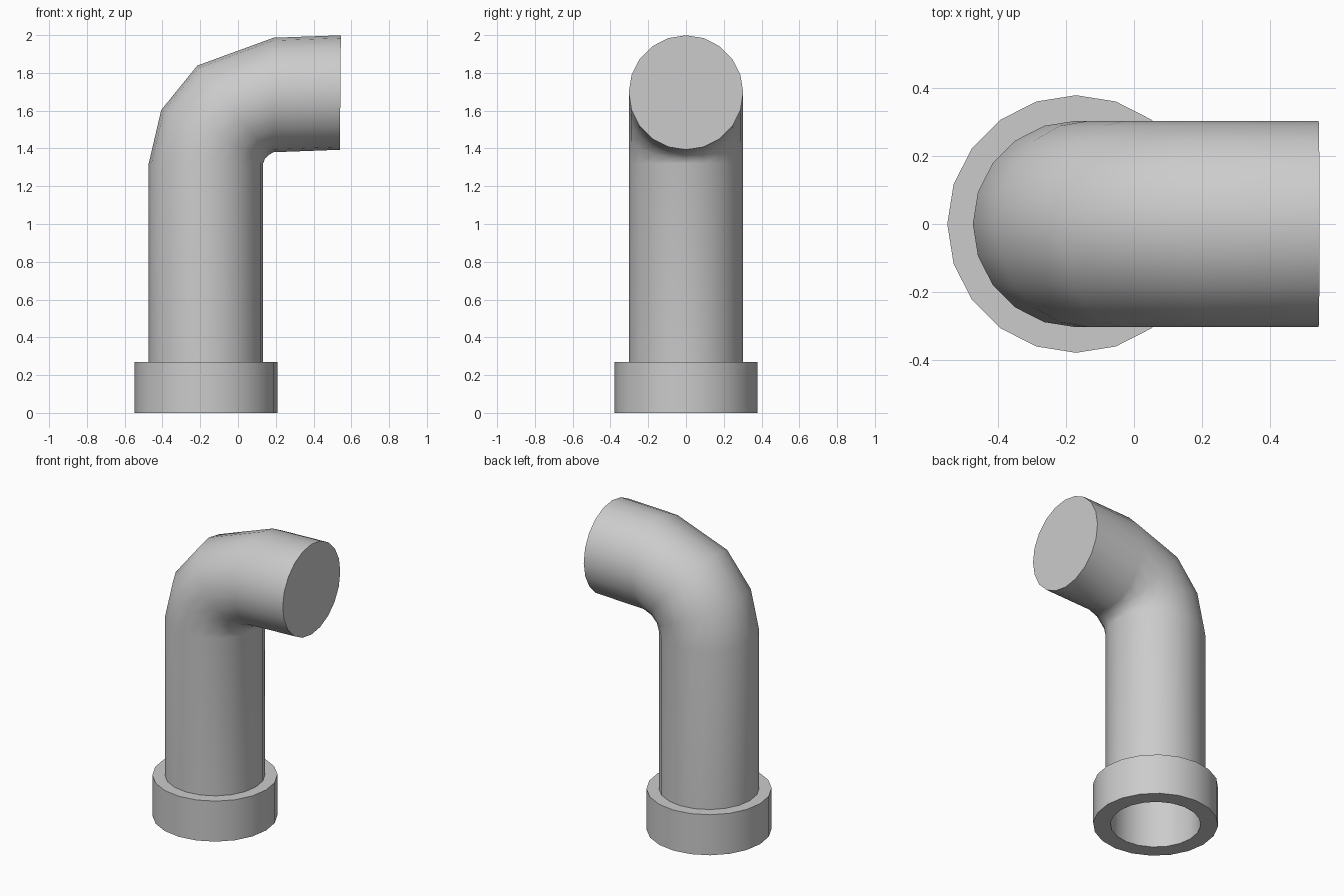
import bpy, bmesh, math
from mathutils import Vector

if "Cube" in bpy.data.objects:
    bpy.data.objects.remove(bpy.data.objects["Cube"])

SIDES = 20
CX, R_PIPE, R_BORE, R_COLLAR = -0.17, 0.303, 0.273, 0.378


def ring(bm, centre, across, radius):
    """Circle whose plane holds the y axis and the 'across' direction."""
    c = Vector((centre[0], 0, centre[1]))
    u = Vector((across[0], 0, across[1])).normalized()
    out = []
    for i in range(SIDES):
        a = 2 * math.pi * i / SIDES
        out.append(bm.verts.new(c + radius * (math.cos(a) * u + math.sin(a) * Vector((0, 1, 0)))))
    return out


def sweep(name, specs, closed=False):
    """Skin a list of (centre, across, radius) rings; loop or cap the ends."""
    bm = bmesh.new()
    rings = [ring(bm, *s) for s in specs]
    pairs = list(zip(rings, rings[1:]))
    if closed:
        pairs.append((rings[-1], rings[0]))
    for a, b in pairs:
        for i in range(SIDES):
            j = (i + 1) % SIDES
            bm.faces.new((a[i], a[j], b[j], b[i]))
    if not closed:
        bm.faces.new(rings[0])
        bm.faces.new(rings[-1])
    bmesh.ops.recalc_face_normals(bm, faces=bm.faces)
    mesh = bpy.data.meshes.new(name)
    bm.to_mesh(mesh)
    bm.free()
    obj = bpy.data.objects.new(name, mesh)
    bpy.context.collection.objects.link(obj)
    bpy.ops.object.select_all(action='DESELECT')
    obj.select_set(True)
    bpy.context.view_layer.objects.active = obj
    bpy.ops.object.shade_smooth_by_angle(angle=math.radians(40))
    return obj


# Pipe path: centre (x, z) and in-plane direction of each ring
path = [
    ((CX, 0.0), (1, 0)),
    ((CX, 1.32), (1, 0)),
    ((-0.132, 1.475), (0.545, -0.255)),
    ((-0.025, 1.603), (0.38, -0.47)),
    ((0.188, 1.683), (0, -1)),
]
end = ((0.542, 1.696), (-0.005, -0.6))
bore_end = ((0.51, 1.695), (-0.005, -0.6))

# Bent pipe: bore down from its blind end, then the outside up to the cap
bore = [(c, d, R_BORE) for c, d in [bore_end] + path[::-1]]
outside = [(c, d, R_PIPE) for c, d in path + [end]]
sweep("bent_pipe", bore + outside)

# Collar around the foot
profile = [(R_BORE, 0.0), (R_COLLAR, 0.0), (R_COLLAR, 0.27), (R_BORE, 0.27)]
sweep("base_collar", [((CX, z), (1, 0), r) for r, z in profile], closed=True)
